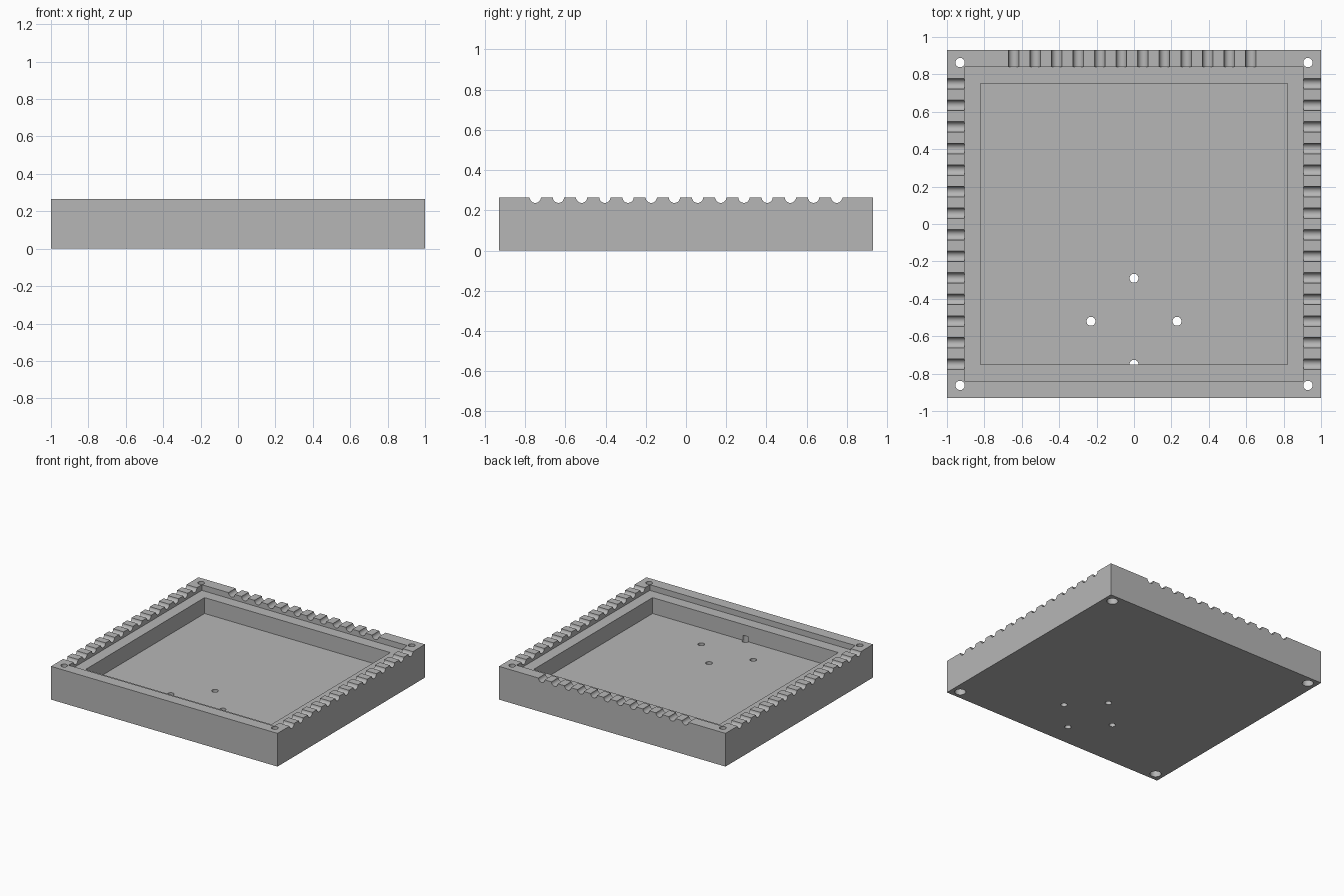
import bpy
import bmesh
from math import pi
from mathutils import Matrix, Vector

cube = bpy.data.objects.get("Cube")
if cube:
    bpy.data.objects.remove(cube, do_unlink=True)

WIDTH, DEPTH, HEIGHT = 2.0, 1.86, 0.265
LEDGE_Z, FLOOR_Z = 0.22, 0.093
GROOVE_R, PITCH = 0.028, 0.1153

grey = bpy.data.materials.new("plain grey")
grey.use_nodes = True
grey.diffuse_color = (0.47, 0.47, 0.47, 1)
grey.node_tree.nodes["Principled BSDF"].inputs["Base Color"].default_value = (0.47, 0.47, 0.47, 1)


def box(bm, width, depth, z0, z1):
    """Box centred on the z axis between two heights."""
    place = Matrix.Translation((0, 0, (z0 + z1) / 2)) @ Matrix.Diagonal((width, depth, z1 - z0, 1))
    bmesh.ops.create_cube(bm, size=1, matrix=place)


def rod(bm, start, end, radius):
    """Cylinder between two points."""
    start, end = Vector(start), Vector(end)
    axis = end - start
    place = Matrix.Translation((start + end) / 2) @ axis.to_track_quat("Z", "Y").to_matrix().to_4x4()
    bmesh.ops.create_cone(bm, cap_ends=True, segments=32, radius1=radius, radius2=radius,
                          depth=axis.length, matrix=place)


def make_object(name, bm):
    mesh = bpy.data.meshes.new(name)
    bm.to_mesh(mesh)
    bm.free()
    obj = bpy.data.objects.new(name, mesh)
    bpy.context.collection.objects.link(obj)
    return obj


def carve(target, name, bm):
    """Cut the given shape out of the target and discard the cutter."""
    cutter = make_object(name, bm)
    cutter.hide_render = True
    mod = target.modifiers.new(name, "BOOLEAN")
    mod.operation = "DIFFERENCE"
    mod.solver = "EXACT"
    mod.object = cutter
    bpy.context.view_layer.objects.active = target
    bpy.ops.object.modifier_apply(modifier=name)
    bpy.data.objects.remove(cutter, do_unlink=True)


# Solid block
bm = bmesh.new()
box(bm, WIDTH, DEPTH, 0, HEIGHT)
tray = make_object("tray_body", bm)
tray.data.materials.append(grey)

# Shallow lid recess, then the deep pocket inside it
bm = bmesh.new()
box(bm, 1.815, 1.68, LEDGE_Z, HEIGHT + 0.1)
carve(tray, "lid_recess", bm)
bm = bmesh.new()
box(bm, 1.64, 1.5, FLOOR_Z, HEIGHT + 0.1)
carve(tray, "pocket", bm)

# Half-round cable grooves across the side rims and the back rim
bm = bmesh.new()
for side in (-1, 1):
    for i in range(14):
        y = (i - 6.5) * PITCH
        rod(bm, (side * 0.88, y, HEIGHT), (side * 1.1, y, HEIGHT), GROOVE_R)
for i in range(12):
    x = (i - 5.5) * PITCH - 0.01
    rod(bm, (x, 0.82, HEIGHT), (x, 1.05, HEIGHT), GROOVE_R)
carve(tray, "cable_grooves", bm)

# Corner screw holes and four floor holes on a ring
bm = bmesh.new()
for x in (-0.93, 0.93):
    for y in (-0.863, 0.863):
        rod(bm, (x, y, -0.1), (x, y, HEIGHT + 0.1), 0.025)
for i in range(4):
    spoke = Matrix.Rotation(i * pi / 2, 3, "Z") @ Vector((0.23, 0, 0))
    x, y = spoke.x, spoke.y - 0.52
    rod(bm, (x, y, -0.1), (x, y, FLOOR_Z + 0.04), 0.024)
carve(tray, "through_holes", bm)

# Wider screw head bores under the corners
bm = bmesh.new()
for x in (-0.93, 0.93):
    for y in (-0.863, 0.863):
        rod(bm, (x, y, -0.1), (x, y, 0.1), 0.041)
carve(tray, "screw_head_bores", bm)

# Smooth bores and grooves, crisp edges
bpy.ops.object.select_all(action="DESELECT")
tray.select_set(True)
bpy.context.view_layer.objects.active = tray
bpy.ops.object.shade_smooth_by_angle(angle=pi / 6)
